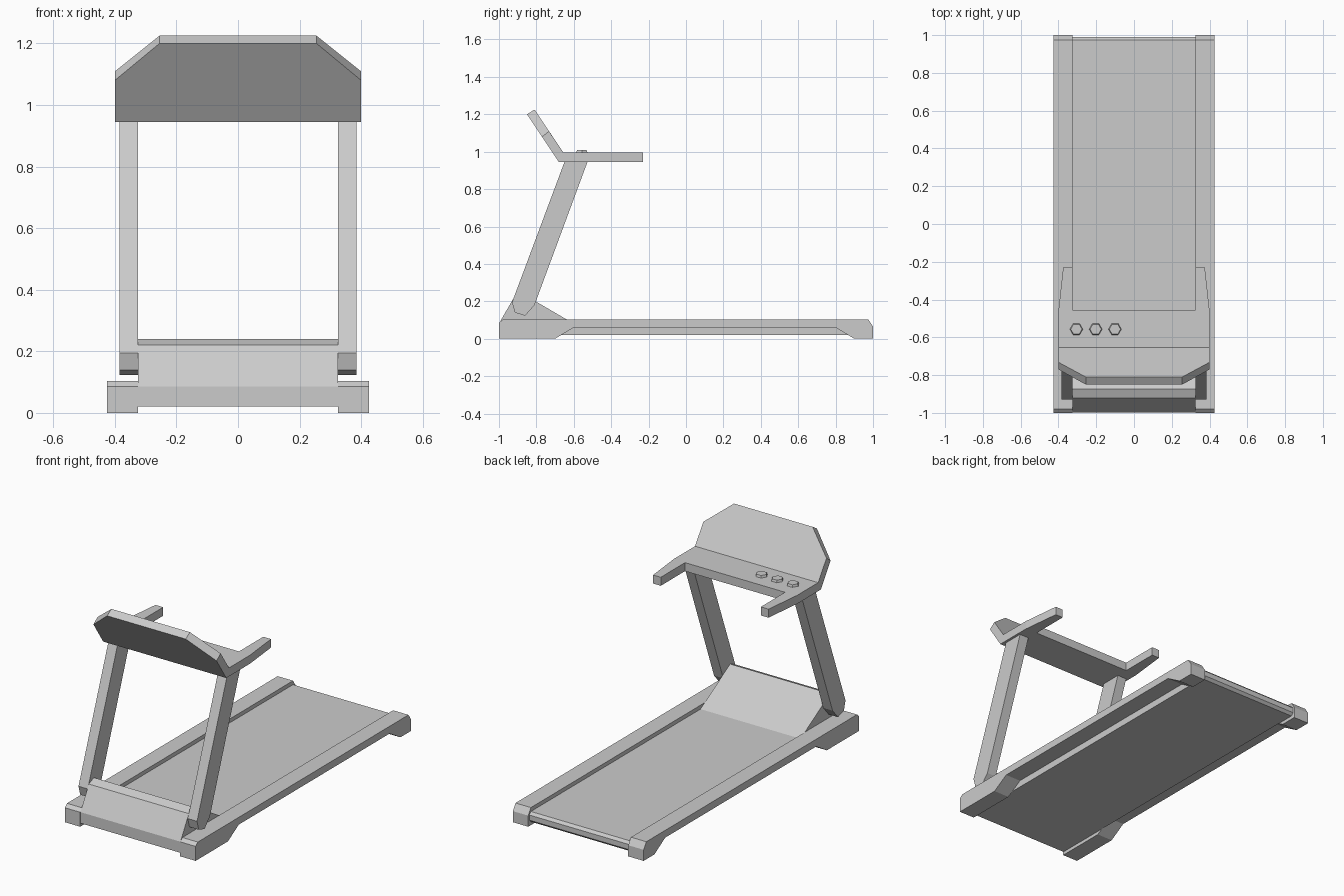
import bpy
import bmesh
import math
from mathutils import Vector

if "Cube" in bpy.data.objects:
    bpy.data.objects.remove(bpy.data.objects["Cube"], do_unlink=True)

GREY = (0.6, 0.6, 0.6, 1.0)
grey = bpy.data.materials.new("plain grey")
grey.use_nodes = True
grey.diffuse_color = GREY
grey.node_tree.nodes["Principled BSDF"].inputs["Base Color"].default_value = GREY


def loft(name, first, second):
    """Solid between two outlines with the same number of corners."""
    bm = bmesh.new()
    a = [bm.verts.new(p) for p in first]
    b = [bm.verts.new(p) for p in second]
    bm.faces.new(a)
    bm.faces.new(b)
    for i in range(len(a)):
        j = (i + 1) % len(a)
        bm.faces.new((a[i], a[j], b[j], b[i]))
    bmesh.ops.recalc_face_normals(bm, faces=bm.faces)
    mesh = bpy.data.meshes.new(name)
    bm.to_mesh(mesh)
    bm.free()
    mesh.materials.append(grey)
    obj = bpy.data.objects.new(name, mesh)
    bpy.context.collection.objects.link(obj)
    return obj


def extrude_x(name, profile, x0, x1):
    """Side profile of (y, z) points swept from x0 to x1."""
    return loft(name, [(x0, y, z) for y, z in profile], [(x1, y, z) for y, z in profile])


def symmetric(half):
    """Close a right-hand outline by reflecting it in x."""
    return half + [(-x, y, z) for x, y, z in reversed(half)]


# Side rails with feet, and the leaning posts
rail = [(-1, 0), (-1, 0.085), (-0.98, 0.103), (0.975, 0.103), (1, 0.065), (1, 0),
        (0.9, 0), (0.8, 0.06), (-0.6, 0.06), (-0.7, 0)]
post = [(-0.93, 0.195), (-0.915, 0.14), (-0.86, 0.123), (-0.81, 0.18),
        (-0.525, 0.95), (-0.648, 0.95)]
for side, s in (("left", 1), ("right", -1)):
    extrude_x(side + "_rail", rail, s * 0.325, s * 0.425)
    extrude_x(side + "_post", post, s * 0.325, s * 0.385)

# Running deck with a rounded rear roller edge
extrude_x("running_deck", [(-0.99, 0.02), (-0.99, 0.08), (0.975, 0.08), (0.99, 0.065),
                           (0.99, 0.035), (0.975, 0.02)], -0.325, 0.325)

# Motor hood
extrude_x("motor_hood", [(-0.998, 0.02), (-0.998, 0.085), (-0.92, 0.22), (-0.873, 0.24),
                         (-0.59, 0.075), (-0.59, 0.02)], -0.325, 0.325)


# Console table with two hand grips
def table(front, z):
    return symmetric([(0.4, front, z), (0.4, -0.46, z), (0.375, -0.23, z),
                      (0.325, -0.23, z), (0.325, -0.455, z)])


loft("console_table", table(-0.68, 0.945), table(-0.655, 0.995))


# Tilted console screen with clipped upper corners
def screen(bottom, corner, top):
    return symmetric([(0.4, *bottom), (0.4, *corner), (0.255, *top)])


loft("console_screen",
     screen((-0.68, 0.945), (-0.77, 1.08), (-0.85, 1.2)),
     screen((-0.655, 0.995), (-0.732, 1.109), (-0.81, 1.225)))


# Three hexagonal buttons
def hexagon(x, y, z, radius):
    centre = Vector((x, y, z))
    return [centre + radius * Vector((math.cos(k * math.pi / 3), math.sin(k * math.pi / 3), 0))
            for k in range(6)]


for i in range(3):
    x = -0.305 + 0.102 * i
    loft(f"button_{i + 1}", hexagon(x, -0.557, 0.99, 0.036), hexagon(x, -0.557, 1.008, 0.03))
